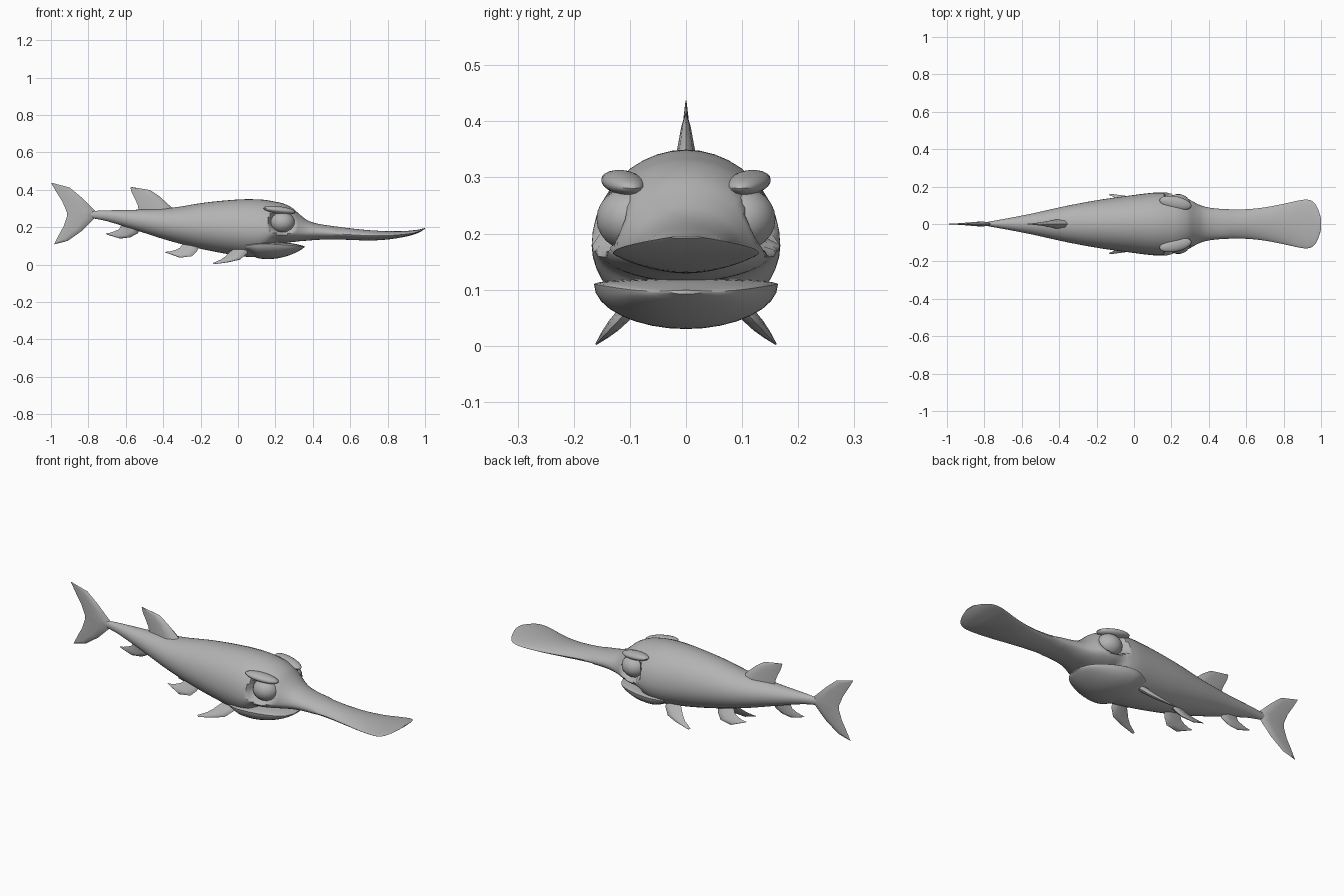
import bpy, bmesh, math
from mathutils import Vector, Matrix

skin = bpy.data.materials.new("grey_skin")
skin.diffuse_color = (0.45, 0.45, 0.45, 1)


def finish(name, bm, angle=40):
    bmesh.ops.recalc_face_normals(bm, faces=bm.faces)
    me = bpy.data.meshes.new(name)
    bm.to_mesh(me)
    bm.free()
    me.materials.append(skin)
    ob = bpy.data.objects.new(name, me)
    bpy.context.collection.objects.link(ob)
    bpy.ops.object.select_all(action='DESELECT')
    ob.select_set(True)
    bpy.context.view_layer.objects.active = ob
    bpy.ops.object.shade_smooth_by_angle(angle=math.radians(angle))
    return ob


def loft(rings):
    """Closed tube through rings of points, capped at both ends."""
    bm = bmesh.new()
    vs = [[bm.verts.new(p) for p in r] for r in rings]
    n = len(vs[0])
    for a, b in zip(vs, vs[1:]):
        for i in range(n):
            j = (i + 1) % n
            bm.faces.new((a[i], a[j], b[j], b[i]))
    bm.faces.new(vs[0])
    bm.faces.new(vs[-1])
    return bm


def smooth(stations, steps):
    """Hermite curve through stations of (x, bottom, middle, top, half width)."""
    out = []
    n = len(stations)
    for i in range(n - 1):
        p = [Vector(stations[max(0, min(n - 1, k))]) for k in range(i - 1, i + 3)]
        h = p[2][0] - p[1][0]
        m1 = (p[2] - p[0]) * (h / (p[2][0] - p[0][0]))
        m2 = (p[3] - p[1]) * (h / (p[3][0] - p[1][0]))
        for s in range(steps):
            t = s / steps
            out.append(p[1] * (2*t**3 - 3*t*t + 1) + m1 * (t**3 - 2*t*t + t)
                       + p[2] * (3*t*t - 2*t**3) + m2 * (t**3 - t*t))
    return out + [Vector(stations[-1])]


def section(s, n):
    x, zb, zm, zt, w = s
    power = 1.35 if x > 0.5 else 1.0      # lens-shaped paddle, round body
    ring = []
    for i in range(n):
        a = 2 * math.pi * i / n
        sn = math.sin(a)
        h = (zt - zm) if sn > 0 else (zm - zb)
        ring.append(Vector((x, w * math.cos(a), zm + h * math.copysign(abs(sn)**power, sn))))
    return ring


EYE = Vector((0.238, 0.10, 0.226))

# Body, head and paddle snout
body = [(-0.79, .25, .268, .286, .010), (-0.7, .232, .262, .290, .026),
        (-0.55, .185, .24, .293, .055), (-0.36, .125, .215, .303, .097),
        (-0.18, .08, .20, .331, .130), (0.0, .048, .185, .348, .155),
        (0.1, .04, .18, .349, .167), (0.15, .062, .178, .345, .168),
        (0.19, .108, .18, .338, .166), (0.24, .115, .178, .327, .157),
        (0.29, .12, .175, .303, .135), (0.33, .125, .172, .268, .112),
        (0.37, .128, .172, .238, .095), (0.42, .132, .172, .220, .085),
        (0.5, .135, .167, .207, .079), (0.6, .132, .160, .194, .079),
        (0.7, .129, .155, .184, .089), (0.8, .134, .155, .179, .108),
        (0.9, .150, .163, .180, .129), (0.94, .161, .169, .184, .128),
        (0.965, .170, .176, .187, .112), (0.985, .181, .184, .192, .078),
        (1.0, .192, .193, .196, .030)]
rings = [section(s, 40) for s in smooth(body, 4)]
# Eye sockets pressed into the head
for ring in rings:
    for p in ring:
        r = math.hypot((p.x - EYE.x) / .078, (p.z - EYE.z) / .064)
        if r < 1 and abs(p.y) > .04:
            depth = min(1, (1 - r) * 4)
            p.y = math.copysign(abs(p.y) + depth * (min(abs(p.y), .105) - abs(p.y)), p.y)
finish("body", loft(rings))

# Lower jaw
jaw = [(0.04, .07, .10, .112, .135), (0.1, .036, .108, .118, .161),
       (0.15, .030, .110, .120, .163), (0.2, .032, .108, .120, .153),
       (0.25, .042, .105, .118, .135), (0.3, .060, .101, .112, .108),
       (0.335, .078, .098, .104, .075), (0.355, .092, .097, .099, .030)]
finish("lower_jaw", loft([section(s, 32) for s in smooth(jaw, 3)]))


def ellipsoid(name, loc, size, tilt=0, turn=0):
    bm = bmesh.new()
    bmesh.ops.create_uvsphere(bm, u_segments=20, v_segments=12, radius=1)
    m = (Matrix.Translation(loc) @ Matrix.Rotation(turn, 4, 'Z')
         @ Matrix.Rotation(tilt, 4, 'Y') @ Matrix.Diagonal((*size, 1)))
    bmesh.ops.transform(bm, matrix=m, verts=bm.verts)
    return finish(name, bm)


def fin(name, sections, place=lambda u, w: Vector((u, 0, w)), normal=(0, 1, 0)):
    """Each section: leading point, trailing point, half thickness."""
    rings = []
    n = Vector(normal)
    for lu, lw, tu, tw, t in sections:
        a, b = place(lu, lw), place(tu, tw)
        m = a.lerp(b, 0.35)
        rings.append([a, a.lerp(b, .1) + n * t * .7, m + n * t, b,
                      m - n * t, a.lerp(b, .1) - n * t * .7])
    return finish(name, loft(rings), 50)


# Tail, back and rear belly fins
fin("tail_fin", [(-.995, .437, -.998, .434, .001), (-.90, .412, -.968, .383, .005),
                 (-.84, .362, -.938, .335, .009), (-.765, .289, -.915, .28, .014),
                 (-.765, .25, -.915, .255, .014), (-.835, .18, -.932, .205, .009),
                 (-.91, .127, -.957, .16, .005), (-.98, .109, -.984, .107, .001)])
fin("back_fin", [(-.34, .29, -.53, .28, .026), (-.365, .315, -.535, .315, .023),
                 (-.42, .365, -.55, .35, .014), (-.47, .398, -.567, .382, .008),
                 (-.57, .415, -.576, .412, .001)])
fin("rear_belly_fin", [(-.52, .20, -.62, .22, .018), (-.535, .168, -.635, .19, .014),
                       (-.575, .146, -.66, .178, .009), (-.63, .139, -.685, .17, .006),
                       (-.70, .160, -.707, .167, .001)])

for side, label in ((-1, "near"), (1, "far")):
    # Eye and brow ridge
    ellipsoid(label + "_eye", (EYE.x, side * EYE.y, EYE.z), (.066, .060, .056), 0, -side * .15)
    ellipsoid(label + "_brow", (.222, side * .112, .291), (.088, .036, .020), .12, -side * .2)

    # Chest fin slanting outward
    fin(label + "_chest_fin",
        [(.05, .085, -.03, .095, .016), (.05, .06, -.035, .075, .015),
         (.015, .03, -.065, .046, .012), (-.04, .016, -.09, .028, .008),
         (-.125, .002, -.135, .008, .002)],
        lambda u, w: Vector((u, side * (.163 - .95 * w), w)), (0, side * .73, .69))

    # Pelvic fin
    fin(label + "_pelvic_fin",
        [(-.20, .11, -.29, .12, .012), (-.22, .07, -.31, .09, .011),
         (-.245, .045, -.335, .078, .008), (-.31, .037, -.365, .07, .005),
         (-.385, .064, -.392, .068, .001)],
        lambda u, w: Vector((u, side * (.082 - .6 * w), w)), (0, side * .86, .51))
